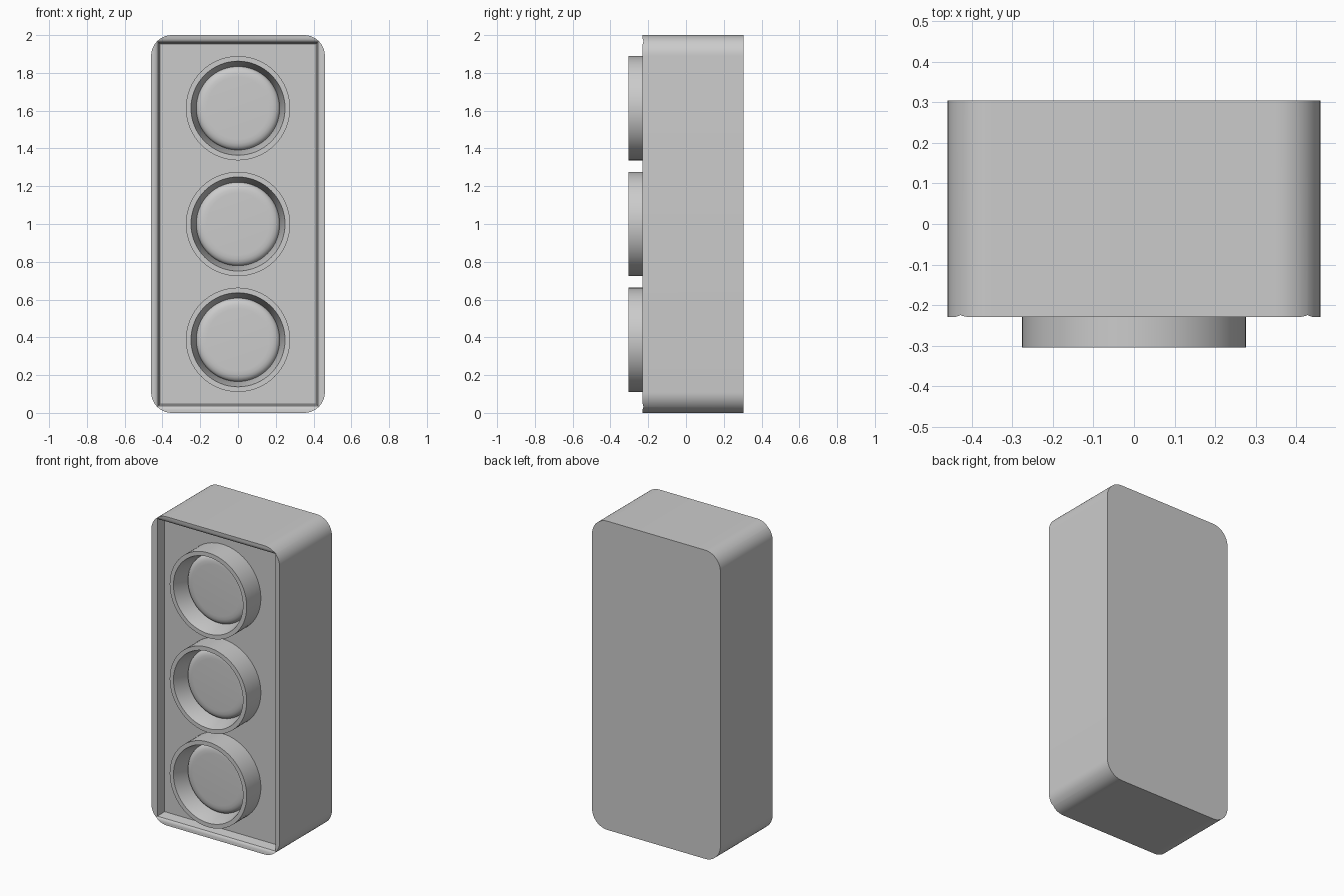
import bpy, bmesh, math

cube = bpy.data.objects.get("Cube")
if cube:
    bpy.data.objects.remove(cube, do_unlink=True)

HALF_W, HALF_H, FRONT, BACK = 0.46, 1.0, -0.23, 0.305
FLOOR = -0.16

grey = bpy.data.materials.new("plain grey")
grey.use_nodes = True
colour = (0.6, 0.6, 0.6, 1)
grey.diffuse_color = colour
grey.node_tree.nodes["Principled BSDF"].inputs["Base Color"].default_value = colour


def loft(name, loops, cap_start=True, cap_end=True, closed=False):
    """Skin a series of equal-length point loops into one mesh object."""
    bm = bmesh.new()
    rings = [[bm.verts.new(p) for p in loop] for loop in loops]
    pairs = list(zip(rings, rings[1:]))
    if closed:
        pairs.append((rings[-1], rings[0]))
    for a, b in pairs:
        for i in range(len(a)):
            j = (i + 1) % len(a)
            bm.faces.new((a[i], a[j], b[j], b[i]))
    if cap_start and not closed:
        bm.faces.new(rings[0])
    if cap_end and not closed:
        bm.faces.new(rings[-1])
    bmesh.ops.recalc_face_normals(bm, faces=bm.faces)
    mesh = bpy.data.meshes.new(name)
    bm.to_mesh(mesh)
    bm.free()
    mesh.materials.append(grey)
    obj = bpy.data.objects.new(name, mesh)
    bpy.context.collection.objects.link(obj)
    return obj


def activate(obj):
    bpy.ops.object.select_all(action='DESELECT')
    obj.select_set(True)
    bpy.context.view_layer.objects.active = obj


def smooth(obj):
    activate(obj)
    bpy.ops.object.shade_smooth_by_angle(angle=math.radians(30))


def rounded_rect(y, radius=0.11, steps=12):
    points = []
    for k, (sx, sz) in enumerate(((1, 1), (-1, 1), (-1, -1), (1, -1))):
        for i in range(steps + 1):
            a = math.pi / 2 * (k + i / steps)
            points.append((sx * (HALF_W - radius) + radius * math.cos(a), y,
                           HALF_H + sz * (HALF_H - radius) + radius * math.sin(a)))
    return points


def rect(inset, y):
    w, h = HALF_W - inset, HALF_H - inset
    return [(sx * w, y, HALF_H + sz * h)
            for sx, sz in ((1, 1), (-1, 1), (-1, -1), (1, -1))]


def circle(radius, y, z, sides=64):
    return [(radius * math.cos(math.tau * i / sides), y,
             z + radius * math.sin(math.tau * i / sides)) for i in range(sides)]


# Housing: rounded block with a softly lipped pocket cut in the front
housing = loft("housing", [rounded_rect(FRONT - 0.03), rounded_rect(BACK)])
lip = [(-0.1, FRONT - 0.1), (-0.1, FRONT), (0, FRONT), (0.02, FRONT + 0.001),
       (0.03, FRONT + 0.004), (0.037, FRONT + 0.01), (0.046, FLOOR)]
cutter = loft("pocket_cutter", [rect(*p) for p in lip])
cutter.hide_render = True
cut = housing.modifiers.new("pocket", 'BOOLEAN')
cut.operation = 'DIFFERENCE'
cut.solver = 'EXACT'
cut.object = cutter
activate(housing)
bpy.ops.object.modifier_apply(modifier=cut.name)
bpy.data.objects.remove(cutter, do_unlink=True)
smooth(housing)

# Three lamps: a flared collar around a softly domed lens
collar = [(0.276, FLOOR + 0.01), (0.276, -0.305), (0.249, -0.305),
          (0.221, -0.195), (0.221, FLOOR + 0.01)]
lens = [(0.221, -0.19), (0.219, -0.2), (0.212, -0.209), (0.2, -0.216),
        (0.185, -0.22), (0.165, -0.221)]
for label, z in (("bottom", 0.387), ("middle", 1.0), ("top", 1.613)):
    smooth(loft(label + "_collar", [circle(r, y, z) for r, y in collar], closed=True))
    smooth(loft(label + "_lens", [circle(r, y, z) for r, y in lens], cap_start=False))
